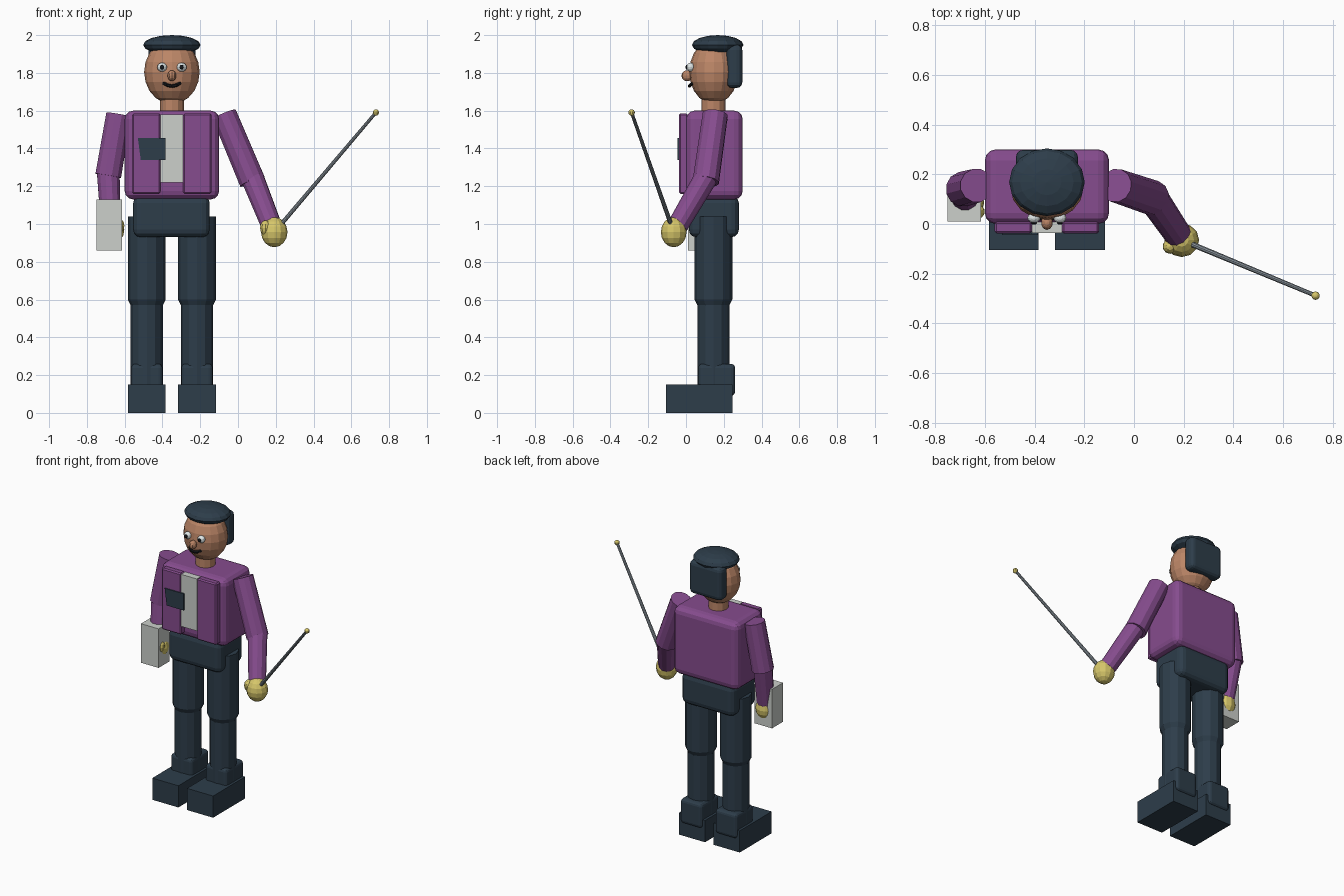
import bpy, bmesh, math
from mathutils import Vector, Matrix

if "Cube" in bpy.data.objects:
    bpy.data.objects.remove(bpy.data.objects["Cube"])


def material(name, r, g, b):
    """Flat colour given as sRGB bytes, stored as linear values."""
    col = [((c / 255 + 0.055) / 1.055) ** 2.4 for c in (r, g, b)] + [1]
    m = bpy.data.materials.new(name)
    m.use_nodes = True
    m.diffuse_color = col
    m.node_tree.nodes["Principled BSDF"].inputs["Base Color"].default_value = col
    return m


purple = material("purple cloth", 134, 76, 142)
navy = material("dark navy", 45, 61, 74)
skin = material("brown skin", 188, 134, 103)
yellow = material("yellow glove", 214, 198, 106)
pale = material("pale grey", 204, 208, 203)
steel = material("steel grey", 140, 150, 158)
white = material("eye white", 225, 232, 232)
black = material("near black", 22, 24, 28)

CX, CY = -0.35, 0.145          # body axis


def finish(name, bm, mat, bevel=0, segments=3):
    bmesh.ops.recalc_face_normals(bm, faces=bm.faces)
    me = bpy.data.meshes.new(name)
    bm.to_mesh(me)
    bm.free()
    me.materials.append(mat)
    ob = bpy.data.objects.new(name, me)
    bpy.context.collection.objects.link(ob)
    if bevel:
        mod = ob.modifiers.new("rounded_edges", "BEVEL")
        mod.width, mod.segments = bevel, segments
    return ob


def box(name, mat, x, y, z, bevel=0, segments=3):
    """Box between the limits given for each axis."""
    bm = bmesh.new()
    bmesh.ops.create_cube(bm, size=1)
    for v in bm.verts:
        v.co = [lim[0] if c < 0 else lim[1] for c, lim in zip(v.co, (x, y, z))]
    return finish(name, bm, mat, bevel, segments)


def ball(name, mat, centre, radii, u=12, v=8):
    bm = bmesh.new()
    bmesh.ops.create_uvsphere(bm, u_segments=u, v_segments=v, radius=1)
    bmesh.ops.transform(bm, verts=bm.verts,
                        matrix=Matrix.Translation(centre) @ Matrix.Diagonal((*radii, 1)))
    return finish(name, bm, mat)


def rod(name, mat, a, b, r1, r2, sides=12):
    """Tapered cylinder from point a to point b."""
    a, b = Vector(a), Vector(b)
    bm = bmesh.new()
    bmesh.ops.create_cone(bm, cap_ends=True, segments=sides, radius1=r1, radius2=r2,
                          depth=(b - a).length)
    turn = (b - a).to_track_quat("Z", "Y").to_matrix().to_4x4()
    bmesh.ops.transform(bm, verts=bm.verts, matrix=Matrix.Translation((a + b) / 2) @ turn)
    return finish(name, bm, mat)


def lathe(name, mat, centre, profile, sides=12):
    """Profile of (radius, height) points spun about a vertical axis."""
    bm = bmesh.new()
    rings = []
    for r, z in profile:
        rings.append([bm.verts.new((centre[0] + r * math.cos(t), centre[1] + r * math.sin(t), z))
                      for t in (math.tau * i / sides for i in range(sides))])
    for low, high in zip(rings, rings[1:]):
        for i in range(sides):
            j = (i + 1) % sides
            bm.faces.new((low[i], low[j], high[j], high[i]))
    bm.faces.new(rings[0])
    bm.faces.new(rings[-1])
    return finish(name, bm, mat)


def plate(name, mat, outline, y0, y1):
    """Front-facing outline of (x, z) points given a thickness in y."""
    bm = bmesh.new()
    face = bm.faces.new([bm.verts.new((x, y0, z)) for x, z in outline])
    ext = bmesh.ops.extrude_face_region(bm, geom=[face])
    for v in ext["geom"]:
        if isinstance(v, bmesh.types.BMVert):
            v.co.y = y1
    return finish(name, bm, mat)


# Jacket, shirt and hips
box("jacket_body", purple, (-0.6, -0.1), (0, 0.3), (1.13, 1.6), 0.045)
box("shirt_front", pale, (-0.41, -0.29), (-0.036, 0.01), (1.22, 1.58))
box("hips", navy, (-0.555, -0.15), (0.015, 0.28), (0.93, 1.15), 0.04)
plate("breast_patch", navy, [(-0.53, 1.455), (-0.385, 1.455), (-0.385, 1.34), (-0.515, 1.34)],
      -0.045, -0.036)

# Mirrored parts: jacket flaps, legs, shoes, eyes
for side, s in (("right", -1), ("left", 1)):
    def span(inner, outer):
        return sorted((CX + s * inner, CX + s * outer))

    box(side + "_jacket_flap", purple, span(0.06, 0.21), (-0.038, 0.01), (1.16, 1.585), 0.008, 1)
    leg = CX + s * 0.133
    lathe(side + "_leg", navy, (leg, CY),
          [(0.085, 0.12), (0.085, 0.57), (0.1, 0.6), (0.1, 1.04)])
    box(side + "_ankle", navy, (leg - 0.083, leg + 0.083), (0.065, 0.26), (0.09, 0.26), 0.022)
    box(side + "_shoe", navy, (leg - 0.1, leg + 0.1), (-0.105, 0.245), (0, 0.15))
    eye = CX + s * 0.052
    ball(side + "_eye", white, (eye, 0.025, 1.83), (0.026, 0.022, 0.024))
    ball(side + "_pupil", black, (eye, 0.004, 1.83), (0.012, 0.007, 0.012), 10, 6)

# Head
lathe("neck", skin, (CX, CY), [(0.063, 1.57), (0.063, 1.68)])
ball("head", skin, (CX, 0.147, 1.805), (0.147, 0.13, 0.17), 16, 10)
ball("nose", skin, (CX, 0.006, 1.785), (0.024, 0.03, 0.029), 10, 8)
ball("cap", navy, (CX, 0.168, 1.948), (0.152, 0.136, 0.052), 16, 8)
box("back_hair", navy, (-0.475, -0.225), (0.215, 0.298), (1.72, 1.95), 0.03)

# Mouth: a short drooping line of rods across the face
lips = [(-0.045, 0.037, 1.747), (-0.025, 0.022, 1.735), (0, 0.018, 1.73),
        (0.025, 0.022, 1.735), (0.045, 0.037, 1.747)]
for i, (a, b) in enumerate(zip(lips, lips[1:])):
    rod("mouth_%d" % i, black, (CX + a[0], a[1], a[2]), (CX + b[0], b[1], b[2]), 0.009, 0.009, 6)

# Arms: shoulder, elbow, hand and thumb positions
arms = {
    "right": ((-0.632, 0.155, 1.58), (-0.687, 0.14, 1.255), (-0.672, 0.085, 0.97),
              (-0.63, 0.05, 0.99)),
    "left": ((-0.073, 0.155, 1.58), (0.076, 0.105, 1.225), (0.192, -0.065, 0.957),
             (0.145, -0.09, 0.98)),
}
for side, (shoulder, elbow, hand, thumb) in arms.items():
    rod(side + "_upper_arm", purple, shoulder, elbow, 0.068, 0.071)
    rod(side + "_forearm", purple, Vector(elbow) + Vector((0, 0, 0.02)),
        Vector(elbow).lerp(Vector(hand), 0.88), 0.062, 0.055)
    ball(side + "_hand", yellow, hand, (0.07, 0.068, 0.08))
    ball(side + "_thumb", yellow, thumb, (0.03, 0.03, 0.04), 10, 6)

# Held items
box("booklet", pale, (-0.75, -0.615), (0.01, 0.13), (0.86, 1.13))
rod("baton", steel, (0.2, -0.068, 0.965), (0.73, -0.288, 1.59), 0.012, 0.009, 10)
ball("baton_tip", yellow, (0.73, -0.288, 1.59), (0.017, 0.017, 0.017), 10, 8)
